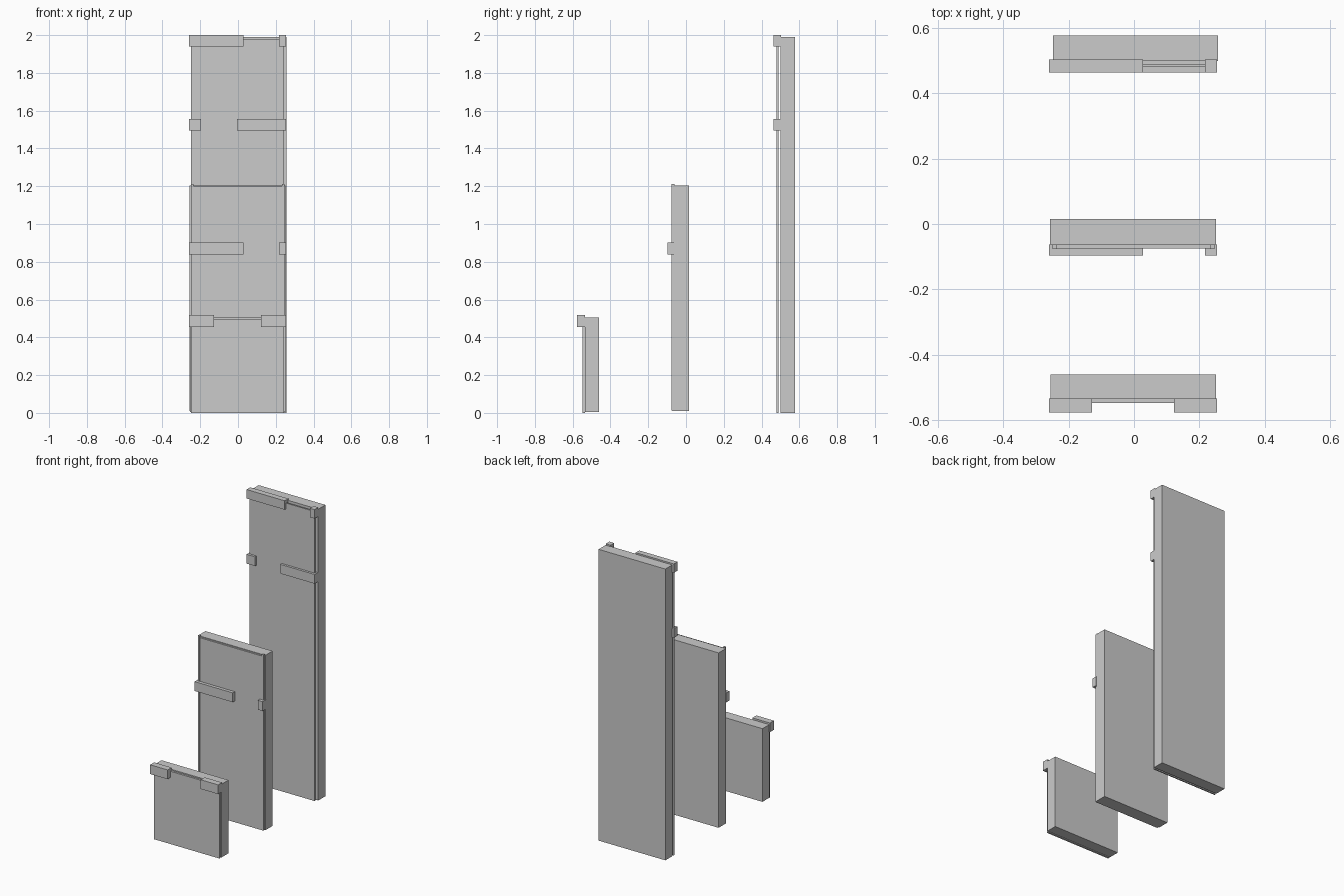
import bpy

if "Cube" in bpy.data.objects:
    bpy.data.objects.remove(bpy.data.objects["Cube"])


def box(name, x, y, z):
    """Axis-aligned box from (min, max) ranges."""
    bpy.ops.mesh.primitive_cube_add(size=1, location=[(r[0] + r[1]) / 2 for r in (x, y, z)])
    ob = bpy.context.object
    ob.name = name
    ob.scale = [r[1] - r[0] for r in (x, y, z)]
    bpy.ops.object.transform_apply(location=False, rotation=False, scale=True)
    return ob


def latches(name, y, z, spans):
    """Row of short bars fixed across the front of a panel."""
    for i, x in enumerate(spans):
        box(f"{name}_{i + 1}", x, y, z)


WIDE_LEFT = [(-0.26, 0.028), (0.218, 0.254)]
WIDE_RIGHT = [(-0.26, -0.196), (-0.005, 0.254)]
EVEN = [(-0.26, -0.128), (0.122, 0.254)]

# Tall panel: slab, detached front sheet, two rows of bars
box("tall_slab", (-0.248, 0.257), (0.499, 0.577), (0.0, 1.99))
box("tall_front_sheet", (-0.25, 0.243), (0.48, 0.489), (0.0, 1.978))
latches("tall_top_bar", (0.464, 0.503), (1.939, 2.0), WIDE_LEFT)
latches("tall_middle_bar", (0.464, 0.503), (1.494, 1.557), WIDE_RIGHT)

# Medium panel: slab, front sheet, slim corner posts, one row of bars
box("medium_slab", (-0.257, 0.251), (-0.063, 0.015), (0.01, 1.205))
box("medium_front_sheet", (-0.25, 0.245), (-0.075, -0.063), (0.01, 1.2))
for side, cx in (("left", -0.243), ("right", 0.239)):
    box(f"medium_post_{side}", (cx - 0.007, cx + 0.007), (-0.076, -0.062), (0.012, 1.212))
latches("medium_bar", (-0.097, -0.062), (0.838, 0.902), WIDE_LEFT)

# Short panel: slab, front sheet, one row of bars at the top
box("short_slab", (-0.255, 0.251), (-0.535, -0.461), (0.005, 0.505))
box("short_front_sheet", (-0.25, 0.243), (-0.548, -0.535), (0.0, 0.497))
latches("short_bar", (-0.577, -0.534), (0.454, 0.517), EVEN)
